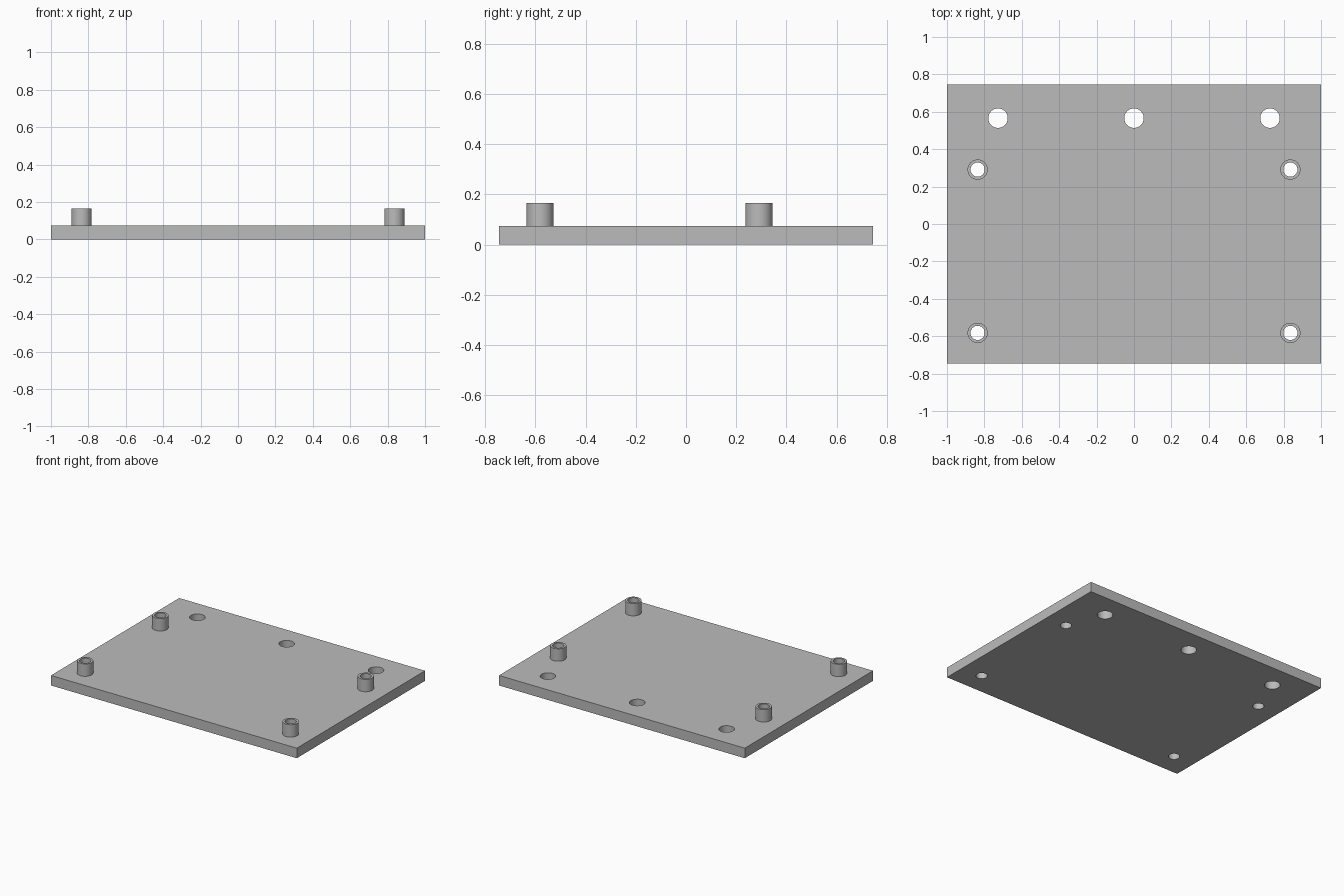
import bpy
import math

cube = bpy.data.objects.get("Cube")
if cube:
    bpy.data.objects.remove(cube, do_unlink=True)

PLATE_TOP = 0.074
POST_TOP = 0.165
POST_RADIUS = 0.054
BORE_RADIUS = 0.038
HOLE_RADIUS = 0.052

grey = bpy.data.materials.new("plain grey")
grey.use_nodes = True
grey.diffuse_color = (0.5, 0.5, 0.5, 1)
grey.node_tree.nodes["Principled BSDF"].inputs["Base Color"].default_value = (0.5, 0.5, 0.5, 1)


def cylinder(name, radius, x, y, bottom, top):
    bpy.ops.mesh.primitive_cylinder_add(
        vertices=48, radius=radius, depth=top - bottom,
        location=(x, y, (bottom + top) / 2))
    obj = bpy.context.object
    obj.name = name
    obj.data.materials.append(grey)
    return obj


def drill(target, radius, x, y):
    """Cut a vertical through hole."""
    cutter = cylinder("drill_cutter", radius, x, y, -0.1, 0.3)
    cutter.hide_render = True
    mod = target.modifiers.new("hole", "BOOLEAN")
    mod.operation = "DIFFERENCE"
    mod.solver = "EXACT"
    mod.object = cutter
    select(target)
    bpy.ops.object.modifier_apply(modifier=mod.name)
    bpy.data.objects.remove(cutter, do_unlink=True)


def select(obj):
    bpy.ops.object.select_all(action="DESELECT")
    obj.select_set(True)
    bpy.context.view_layer.objects.active = obj


def smooth(obj):
    select(obj)
    bpy.ops.object.shade_smooth_by_angle(angle=math.radians(30))


# Base plate
bpy.ops.mesh.primitive_cube_add(size=1, location=(0, 0, PLATE_TOP / 2))
plate = bpy.context.object
plate.name = "base_plate"
plate.scale = (2, 1.49, PLATE_TOP)
bpy.ops.object.transform_apply(location=False, rotation=False, scale=True)
plate.data.materials.append(grey)

# Mounting holes along the back edge
for x in (-0.727, 0, 0.727):
    drill(plate, HOLE_RADIUS, x, 0.566)

# Hollow standoffs, bored through the plate
for side, x in (("right", -0.836), ("left", 0.836)):
    for end, y in (("front", -0.582), ("back", 0.291)):
        drill(plate, BORE_RADIUS, x, y)
        post = cylinder(f"standoff_{end}_{side}", POST_RADIUS, x, y, PLATE_TOP, POST_TOP)
        drill(post, BORE_RADIUS, x, y)
        smooth(post)

smooth(plate)
